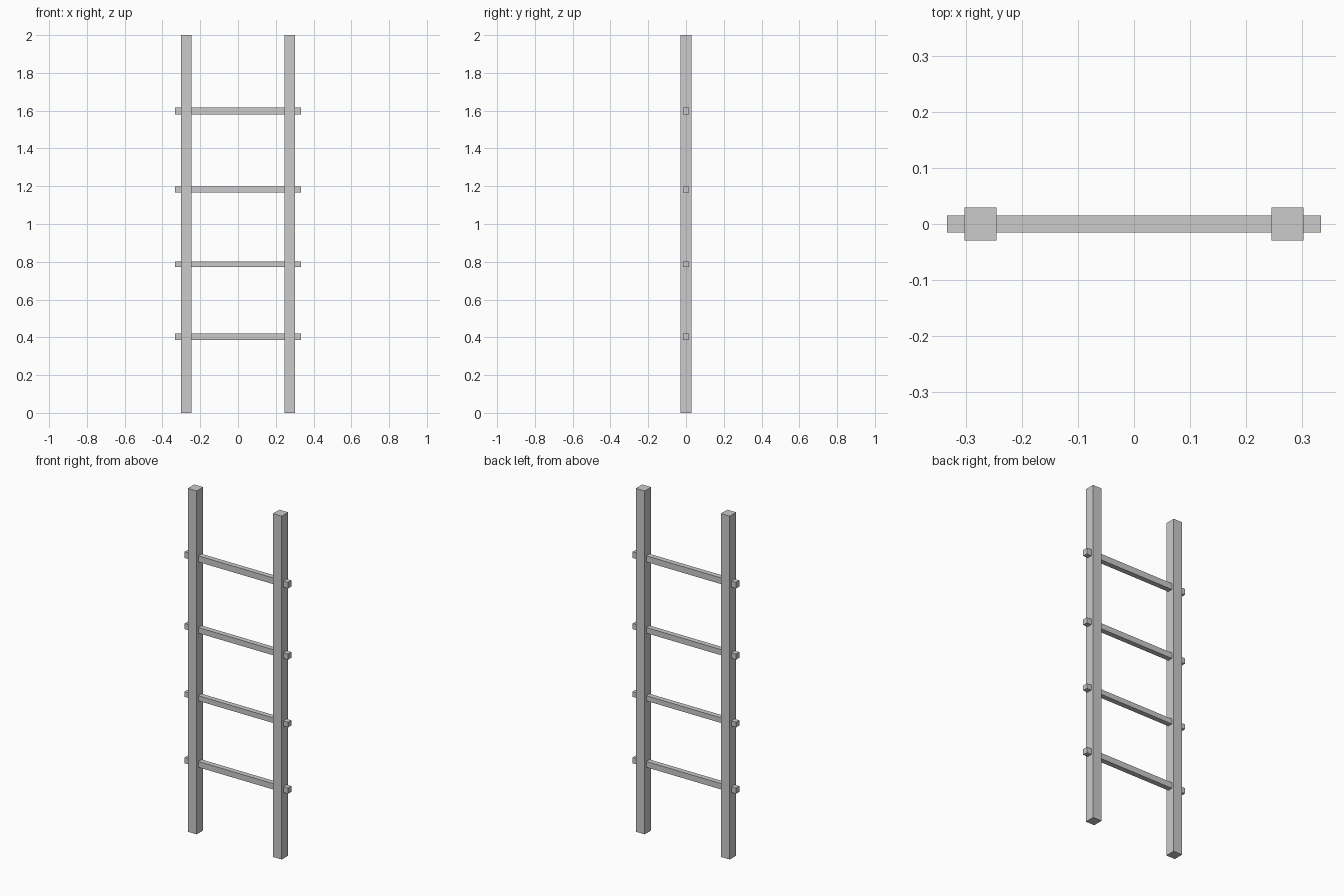
import bpy

if "Cube" in bpy.data.objects:
    bpy.data.objects.remove(bpy.data.objects["Cube"])


def box(name, center, size):
    """Add a flat-faced box with its size baked into the mesh."""
    bpy.ops.mesh.primitive_cube_add(size=1, location=center)
    obj = bpy.context.object
    obj.name = name
    obj.scale = size
    bpy.ops.object.transform_apply(location=False, rotation=False, scale=True)
    return obj


# Upright rails
for side, sign in (("left", -1), ("right", 1)):
    box(f"{side}_rail", (sign * 0.274, 0, 1.0), (0.057, 0.059, 2.0))

# Rungs pass through the rails and stick out at both ends (height, thickness)
rungs = [(0.402, 0.034), (0.787, 0.030), (1.183, 0.033), (1.599, 0.036)]
for i, (z, thickness) in enumerate(rungs, 1):
    box(f"rung_{i}", (0, 0, z), (0.666, 0.030, thickness))
